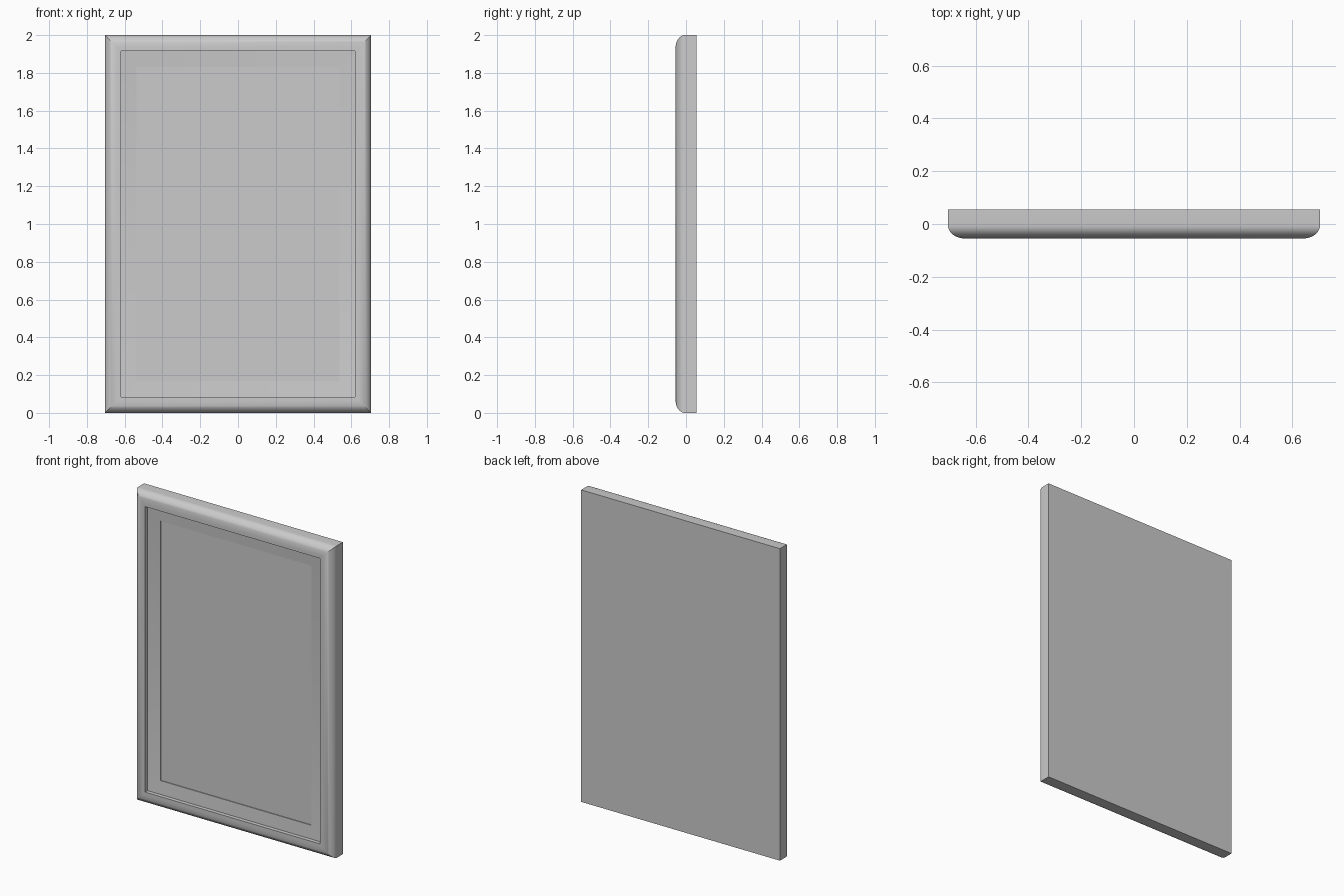
import bpy, bmesh, math

old = bpy.data.objects.get("Cube")
if old:
    bpy.data.objects.remove(old, do_unlink=True)

HALF_W, HALF_H, HALF_D = 0.705, 1.0, 0.055


def make_material(name, rgb):
    mat = bpy.data.materials.new(name)
    mat.use_nodes = True
    colour = (*rgb, 1.0)
    mat.diffuse_color = colour
    mat.node_tree.nodes["Principled BSDF"].inputs["Base Color"].default_value = colour
    return mat


grey = make_material("plain grey", (0.6, 0.6, 0.6))


def ring_object(name, profile, cap_first=False, cap_last=False):
    """Sweep a profile of (inset from the outer edge, y) around a mitred rectangle."""
    bm = bmesh.new()
    rings = []
    for inset, y in profile:
        w, h = HALF_W - inset, HALF_H - inset
        rings.append([bm.verts.new((sx * w, y, HALF_H + sz * h))
                      for sx, sz in ((-1, -1), (1, -1), (1, 1), (-1, 1))])
    for a, b in zip(rings, rings[1:]):
        for i in range(4):
            j = (i + 1) % 4
            bm.faces.new((a[i], a[j], b[j], b[i]))
    if cap_first:
        bm.faces.new(rings[0][::-1])
    if cap_last:
        bm.faces.new(rings[-1])
    mesh = bpy.data.meshes.new(name)
    bm.to_mesh(mesh)
    bm.free()
    mesh.materials.append(grey)
    obj = bpy.data.objects.new(name, mesh)
    bpy.context.collection.objects.link(obj)
    bpy.ops.object.select_all(action="DESELECT")
    obj.select_set(True)
    bpy.context.view_layer.objects.active = obj
    bpy.ops.object.shade_smooth_by_angle(angle=math.radians(30))
    return obj


# Outer moulding: flat back, straight side, rounded front shoulder, inner wall
ROUND_W, ROUND_D, STEPS = 0.065, 0.05, 10
shoulder = []
for k in range(STEPS + 1):
    t = math.pi / 2 * k / STEPS
    shoulder.append((ROUND_W * (1 - math.cos(t)),
                     -HALF_D + ROUND_D * (1 - math.sin(t))))
moulding = [(0, HALF_D)] + shoulder + [(0.085, -HALF_D), (0.085, -0.03)]
ring_object("frame_moulding", moulding, cap_first=True)

# Sloped inner border with a small step down to the panel
ring_object("inner_border", [(0.085, -0.03), (0.168, -0.02), (0.168, -0.015)])

# Flat picture panel
ring_object("picture_panel", [(0.168, -0.015)], cap_last=True)
